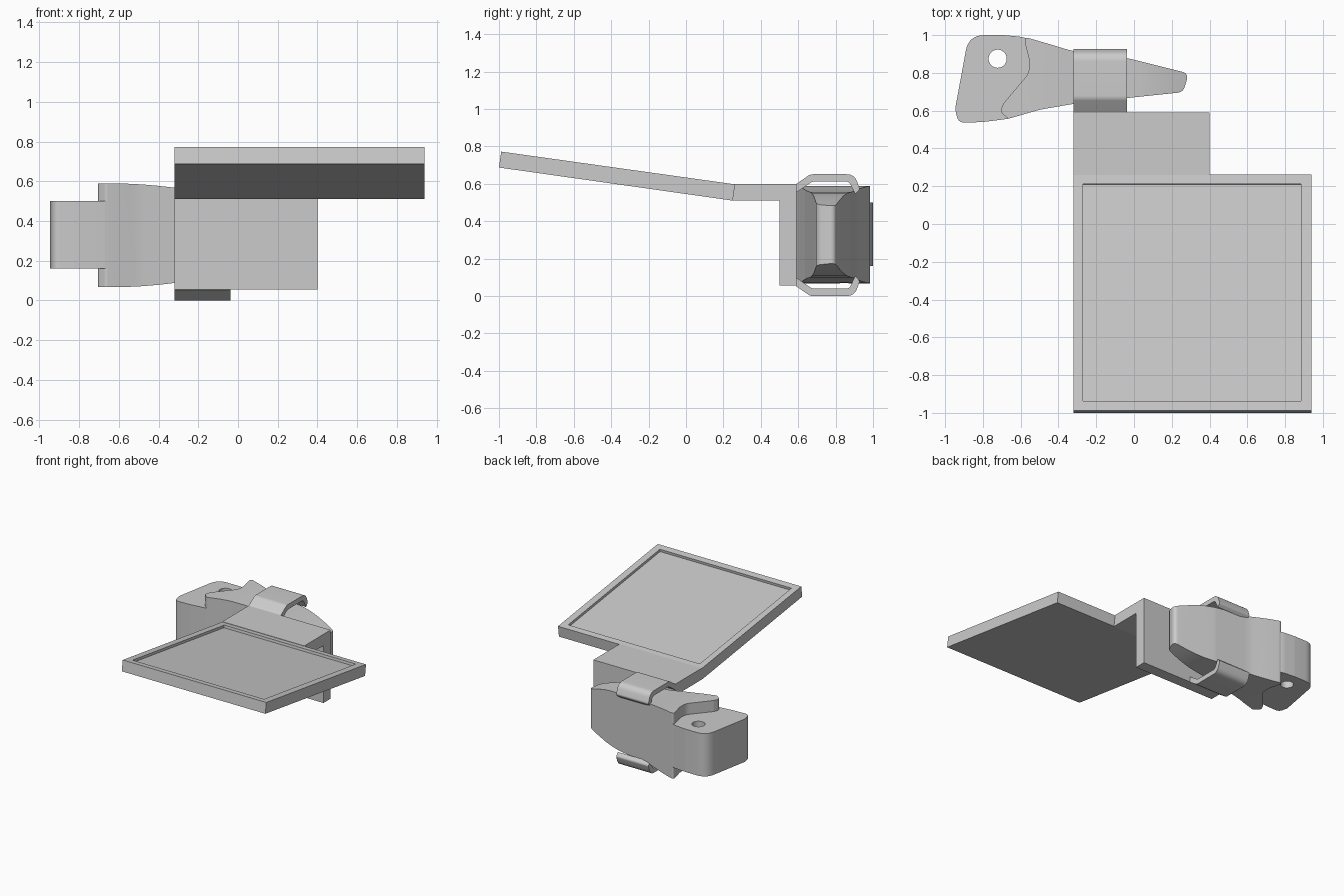
import bpy, bmesh
from math import radians, tan
from mathutils import Vector

if "Cube" in bpy.data.objects:
    bpy.data.objects.remove(bpy.data.objects["Cube"])

MID = 0.328  # height of the horizontal symmetry plane of the clip


def fillet(pts, seg=8):
    """Round the corners of a polygon given as (u, v, radius)."""
    out = []
    n = len(pts)
    for i, (u, v, r) in enumerate(pts):
        p = Vector((u, v))
        a = Vector(pts[i - 1][:2]) - p
        b = Vector(pts[(i + 1) % n][:2]) - p
        if r == 0:
            out.append(p)
            continue
        t = min(r / tan(a.angle(b) / 2), a.length * 0.48, b.length * 0.48)
        s, e = p + a.normalized() * t, p + b.normalized() * t
        for k in range(seg + 1):
            f = k / seg
            out.append(s * (1 - f) ** 2 + p * 2 * f * (1 - f) + e * f * f)
    return out


def prism(name, pts, plane, lo, hi):
    """Extrude a 2D outline lying in the given plane from lo to hi."""
    place = {"xy": lambda u, v, w: (u, v, w),
             "yz": lambda u, v, w: (w, u, v),
             "xz": lambda u, v, w: (u, w, v)}[plane]
    bm = bmesh.new()
    a = [bm.verts.new(place(p[0], p[1], lo)) for p in pts]
    b = [bm.verts.new(place(p[0], p[1], hi)) for p in pts]
    bm.faces.new(a)
    bm.faces.new(b)
    for i in range(len(pts)):
        j = (i + 1) % len(pts)
        bm.faces.new((a[i], a[j], b[j], b[i]))
    bmesh.ops.recalc_face_normals(bm, faces=bm.faces)
    me = bpy.data.meshes.new(name)
    bm.to_mesh(me)
    bm.free()
    ob = bpy.data.objects.new(name, me)
    bpy.context.collection.objects.link(ob)
    return ob


def boolean(ob, cutter, op):
    """Apply a boolean and discard the cutter."""
    cutter.hide_render = True
    m = ob.modifiers.new("cut", "BOOLEAN")
    m.operation, m.object, m.solver = op, cutter, "EXACT"
    bpy.context.view_layer.objects.active = ob
    bpy.ops.object.modifier_apply(modifier=m.name)
    bpy.data.objects.remove(cutter)


# Tilted tray with a shallow pocket in its top
tray = prism("tray", [(0.262, 0.597), (-0.988, 0.772), (-1.0, 0.687), (0.25, 0.51)],
             "yz", -0.32, 0.94)
top = Vector((0.262, 0.597))
along = Vector((-1.25, 0.175)).normalized()
up = Vector((0.175, 1.25)).normalized()
pocket = [top + along * s + up * h for s, h in
          ((0.05, -0.02), (1.21, -0.02), (1.21, 0.05), (0.05, 0.05))]
boolean(tray, prism("pocket_cutter", pocket, "yz", -0.27, 0.885), "DIFFERENCE")

# L-shaped bracket joining the tray to the clip
prism("bracket", [(0.59, 0.055), (0.59, 0.60), (0.26, 0.60), (0.25, 0.51),
                  (0.50, 0.51), (0.50, 0.055)], "yz", -0.32, 0.40)

# Two hooked straps, mirrored above and below the grip
strap = fillet([(0.588, 0.598, 0), (0.665, 0.651, 0.05), (0.90, 0.651, 0.06),
                (0.93, 0.57, 0.02), (0.905, 0.545, 0), (0.895, 0.565, 0.02),
                (0.872, 0.612, 0.03), (0.675, 0.612, 0.04), (0.588, 0.552, 0)])
straps = [prism("upper_strap", strap, "yz", -0.32, -0.037),
          prism("lower_strap", [(y, 0.651 - z) for y, z in strap], "yz", -0.32, -0.037)]

# Grip: plan outline intersected with a tapering side profile
plan = fillet([(-0.585, 0.992, 0.02), (-0.45, 0.953, 0.5), (-0.325, 0.915, 0.5),
               (-0.035, 0.878, 0.3), (0.29, 0.797, 0.035), (0.26, 0.698, 0.045),
               (-0.035, 0.667, 0.3), (-0.325, 0.635, 0.5), (-0.50, 0.605, 0.5),
               (-0.665, 0.557, 0.02), (-0.71, 0.595, 0.05), (-0.69, 0.64, 0.04),
               (-0.555, 0.80, 0.12), (-0.555, 0.87, 0.12)])
grip = prism("grip", plan, "xy", 0.0, 0.66)
half = [(-0.8, 0.26), (-0.56, 0.26), (-0.48, 0.256), (-0.40, 0.249), (-0.32, 0.240),
        (-0.2, 0.233), (-0.06, 0.228), (0.04, 0.22), (0.12, 0.205), (0.20, 0.182),
        (0.29, 0.152), (0.4, 0.11)]
side = [(x, MID + h) for x, h in half] + [(x, MID - h) for x, h in reversed(half)]
boolean(grip, prism("taper_cutter", side, "xz", 0.4, 1.1), "INTERSECT")

# Thinner pivot end with a through hole
head = fillet([(-0.947, 0.61, 0.06), (-0.93, 0.535, 0.06), (-0.80, 0.54, 0.2),
               (-0.665, 0.557, 0.1), (-0.50, 0.612, 0), (-0.50, 0.955, 0),
               (-0.585, 0.99, 0.2), (-0.69, 1.0, 0.2), (-0.875, 1.0, 0.10)])
pivot = prism("pivot_end", head, "xy", 0.16, 0.50)
bpy.ops.mesh.primitive_cylinder_add(vertices=40, radius=0.048, depth=2,
                                    location=(-0.722, 0.875, MID))
boolean(pivot, bpy.context.object, "DIFFERENCE")

# Smooth the curved parts, keeping hard edges
bpy.ops.object.select_all(action="DESELECT")
for ob in [grip, pivot] + straps:
    ob.select_set(True)
bpy.context.view_layer.objects.active = grip
bpy.ops.object.shade_smooth_by_angle(angle=radians(30))
